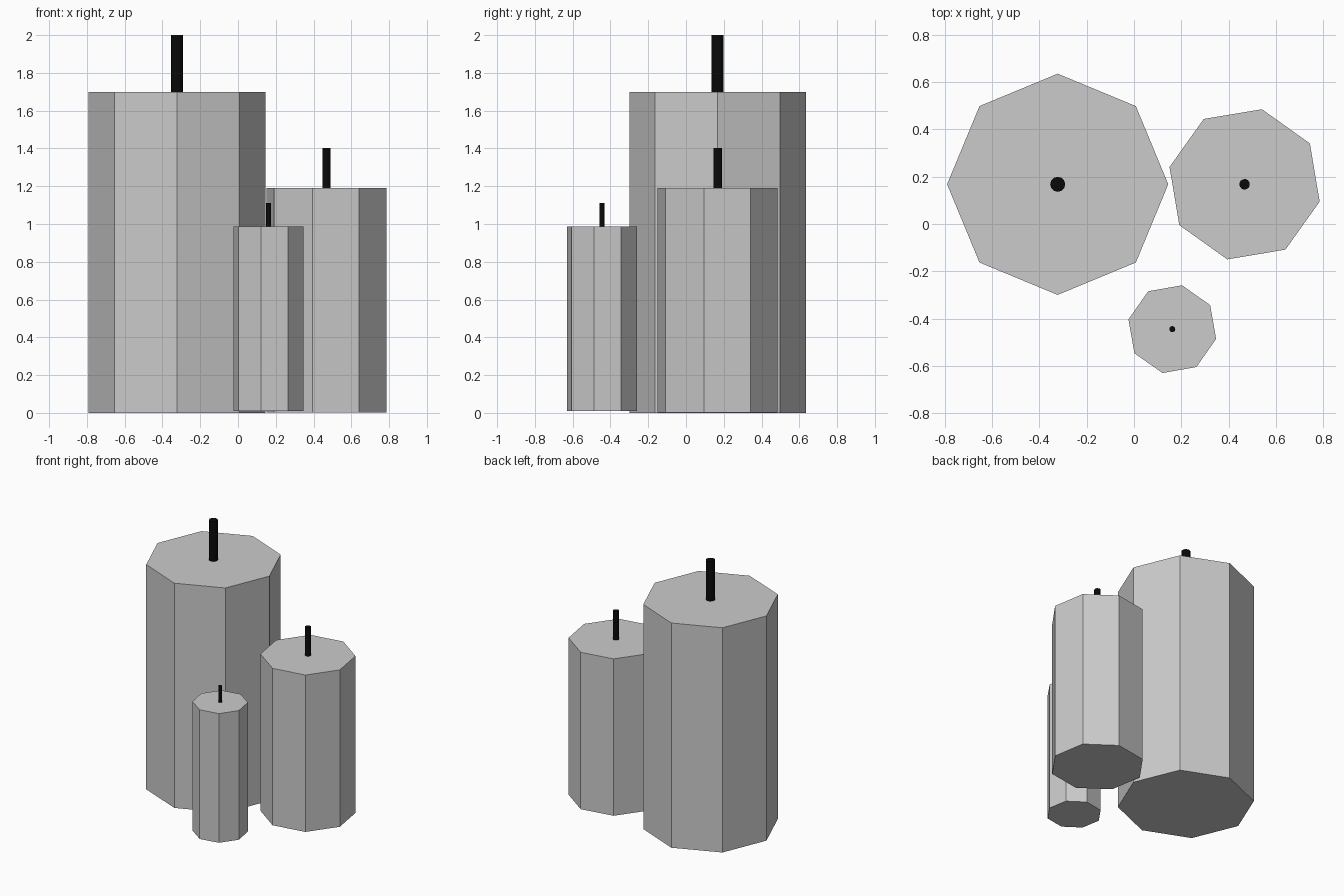
import bpy, math

if "Cube" in bpy.data.objects:
    bpy.data.objects.remove(bpy.data.objects["Cube"])


def material(name, rgb):
    m = bpy.data.materials.new(name)
    m.diffuse_color = (*rgb, 1)
    m.use_nodes = True
    m.node_tree.nodes["Principled BSDF"].inputs["Base Color"].default_value = m.diffuse_color
    return m


WAX = material("grey_wax", (0.6, 0.6, 0.6))
BLACK = material("black_wick", (0.003, 0.003, 0.003))


def prism(name, x, y, z0, z1, radius, sides, angle, mat):
    """Upright flat-faced prism with its first corner at the given angle from +x."""
    bpy.ops.mesh.primitive_cylinder_add(
        vertices=sides, radius=radius, depth=z1 - z0,
        location=(x, y, (z0 + z1) / 2),
        rotation=(0, 0, math.radians(angle - 90)))
    ob = bpy.context.object
    ob.name = name
    ob.data.materials.append(mat)


# name, x, y, base z, wax top, wick top, radius, turn in degrees
CANDLES = [
    ("large", -0.323, 0.168, 0.0, 1.70, 2.00, 0.468, 0),
    ("medium", 0.468, 0.168, 0.003, 1.19, 1.403, 0.326, -13),
    ("small", 0.162, -0.445, 0.01, 0.987, 1.11, 0.19, -12.5),
]

for name, x, y, base, top, tip, r, turn in CANDLES:
    # octagonal wax body
    prism(name + "_candle", x, y, base, top, r, 8, turn, WAX)
    # thin wick, set slightly into the wax
    prism(name + "_wick", x, y, top - 0.03, tip, r * 0.068, 12, turn, BLACK)
